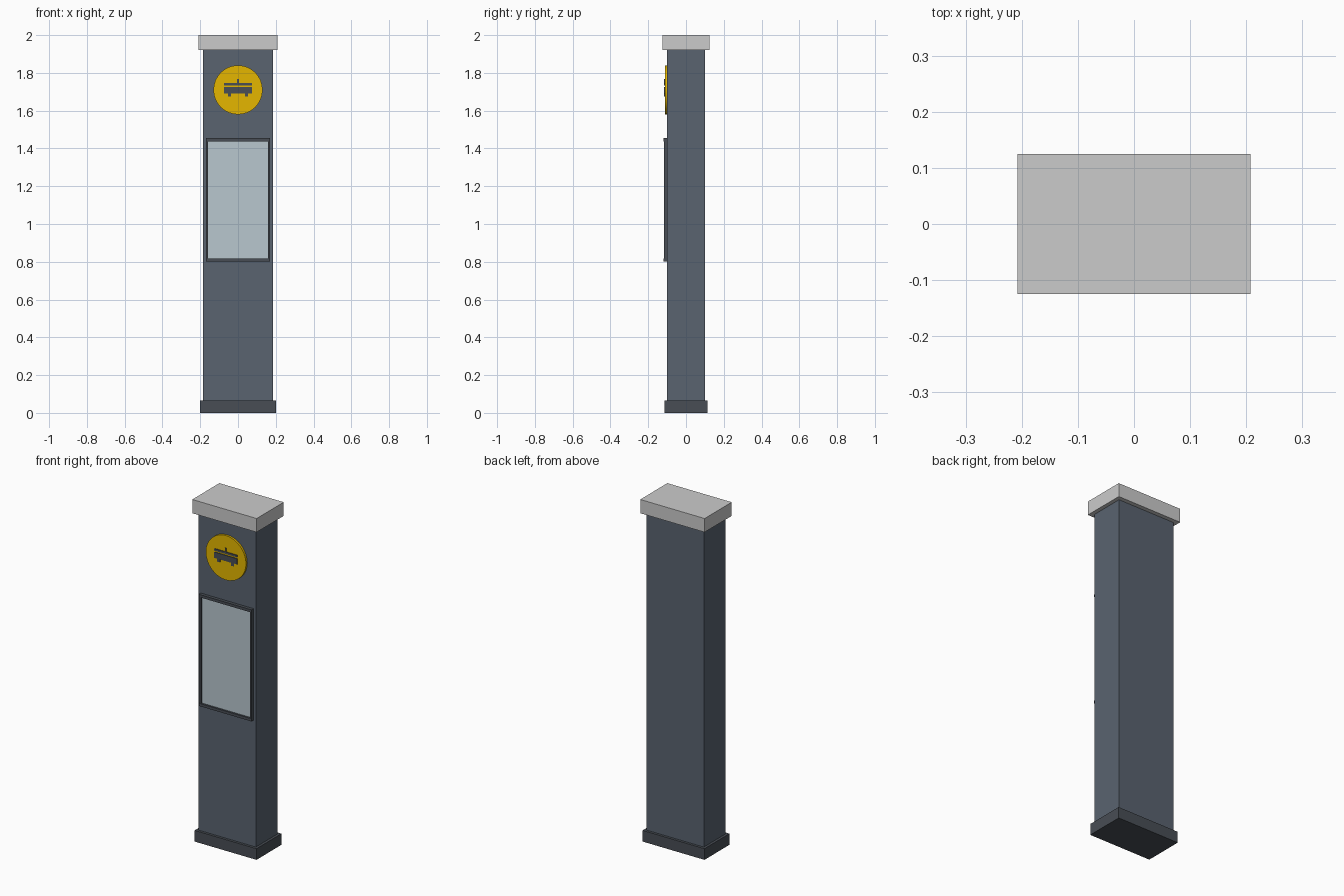
import bpy
from math import pi

if "Cube" in bpy.data.objects:
    bpy.data.objects.remove(bpy.data.objects["Cube"])


def material(name, color):
    m = bpy.data.materials.new(name)
    m.diffuse_color = (*color, 1)
    m.use_nodes = True
    m.node_tree.nodes["Principled BSDF"].inputs["Base Color"].default_value = m.diffuse_color
    return m


SLATE = material("slate", (0.10, 0.125, 0.16))
DARK = material("dark", (0.065, 0.075, 0.09))
YELLOW = material("yellow", (0.78, 0.47, 0.0))
GLASS = material("glass", (0.48, 0.57, 0.62))


def box(name, x, y, z, mat=None):
    """Box spanning the (min, max) pairs x, y and z."""
    bpy.ops.mesh.primitive_cube_add(size=1, location=[sum(r) / 2 for r in (x, y, z)])
    ob = bpy.context.object
    ob.name = name
    ob.scale = [r[1] - r[0] for r in (x, y, z)]
    bpy.ops.object.transform_apply(location=False, rotation=False, scale=True)
    if mat:
        ob.data.materials.append(mat)
    return ob


# Pillar
box("base", (-0.2, 0.2), (-0.115, 0.115), (0, 0.065), DARK)
box("column", (-0.185, 0.185), (-0.1, 0.1), (0.065, 1.92), SLATE)
box("cap", (-0.208, 0.208), (-0.125, 0.125), (1.92, 2.0))

# Round sign
bpy.ops.mesh.primitive_cylinder_add(vertices=32, radius=0.13, depth=0.012,
                                    location=(0, -0.106, 1.71), rotation=(pi / 2, 0, 0))
sign = bpy.context.object
sign.name = "sign_disc"
sign.data.materials.append(YELLOW)
bpy.ops.object.shade_smooth_by_angle()

# Vehicle symbol on the sign
depth = (-0.116, -0.111)
box("symbol_body", (-0.074, 0.074), depth, (1.692, 1.726), DARK)
box("symbol_roof", (-0.074, 0.074), depth, (1.734, 1.746), DARK)
box("symbol_pole", (-0.004, 0.004), depth, (1.746, 1.768), DARK)
for side, s in (("left", -1), ("right", 1)):
    box("symbol_wheel_" + side, (s * 0.045 - 0.009, s * 0.045 + 0.009), depth,
        (1.675, 1.692), DARK)

# Timetable panel and its frame
box("timetable_panel", (-0.158, 0.158), (-0.108, -0.1), (0.815, 1.44), GLASS)
for name, z in (("bottom", 0.802), ("top", 1.438)):
    box("frame_" + name, (-0.17, 0.17), (-0.119, -0.1), (z, z + 0.016), DARK)
for side, s in (("left", -1), ("right", 1)):
    box("frame_" + side, (s * 0.164 - 0.006, s * 0.164 + 0.006), (-0.116, -0.1),
        (0.818, 1.438), DARK)
